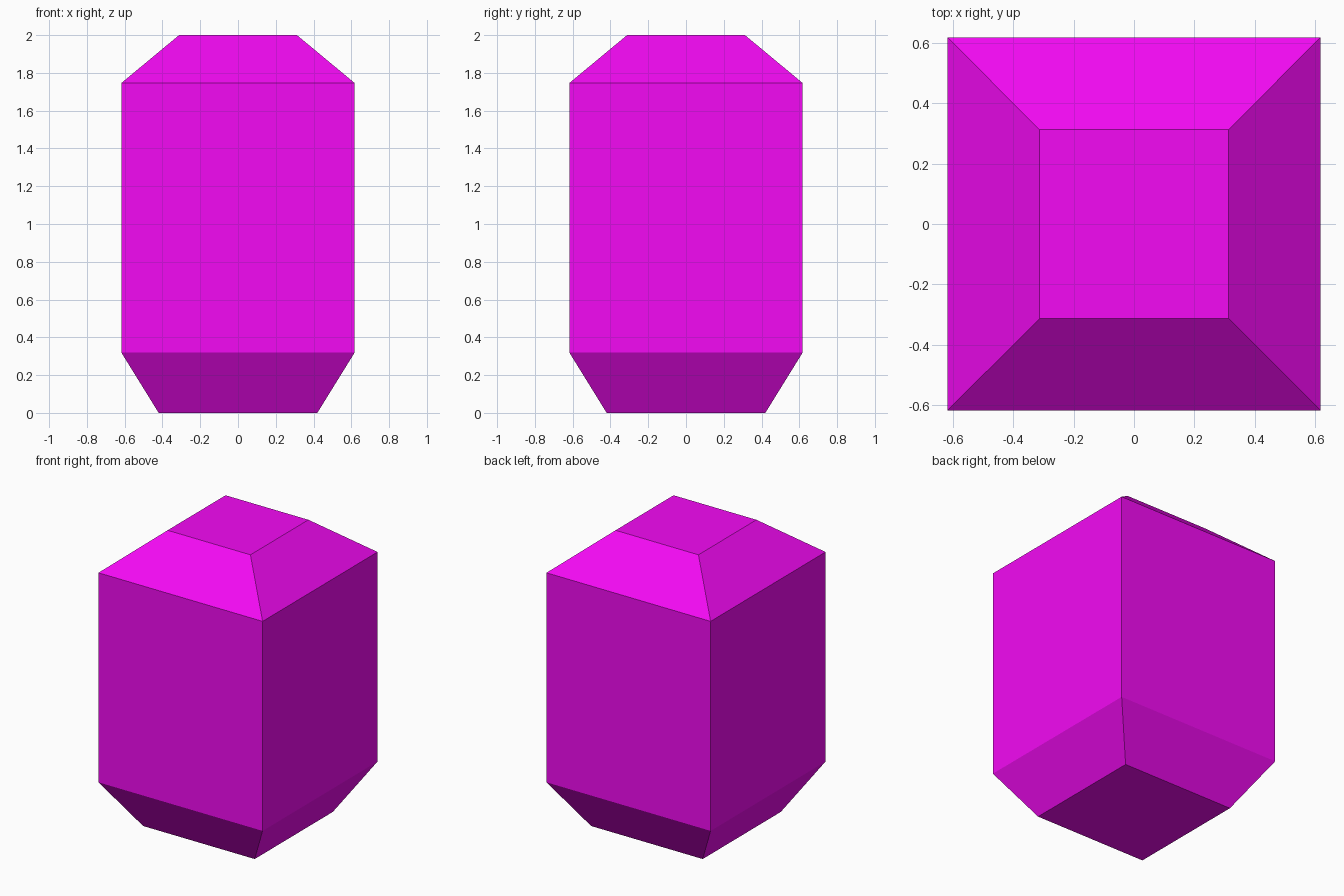
import bpy, bmesh

if "Cube" in bpy.data.objects:
    bpy.data.objects.remove(bpy.data.objects["Cube"])

# Square cross-sections, bottom to top: (height, half width)
SECTIONS = [(0.0, 0.42), (0.32, 0.618), (1.746, 0.618), (2.0, 0.312)]

bm = bmesh.new()
rings = [[bm.verts.new((sx * h, sy * h, z))
          for sx, sy in ((-1, -1), (1, -1), (1, 1), (-1, 1))]
         for z, h in SECTIONS]

# Flat sides between neighbouring sections
for low, high in zip(rings, rings[1:]):
    for i in range(4):
        j = (i + 1) % 4
        bm.faces.new((low[i], low[j], high[j], high[i]))

# Bottom and top caps
bm.faces.new(rings[0][::-1])
bm.faces.new(rings[-1])

mesh = bpy.data.meshes.new("crystal_body")
bm.to_mesh(mesh)
bm.free()
body = bpy.data.objects.new("crystal_body", mesh)
bpy.context.collection.objects.link(body)

# Magenta material
magenta = bpy.data.materials.new("magenta")
magenta.diffuse_color = (0.9, 0.003, 0.9, 1.0)
magenta.use_nodes = True
magenta.node_tree.nodes["Principled BSDF"].inputs["Base Color"].default_value = magenta.diffuse_color
mesh.materials.append(magenta)
